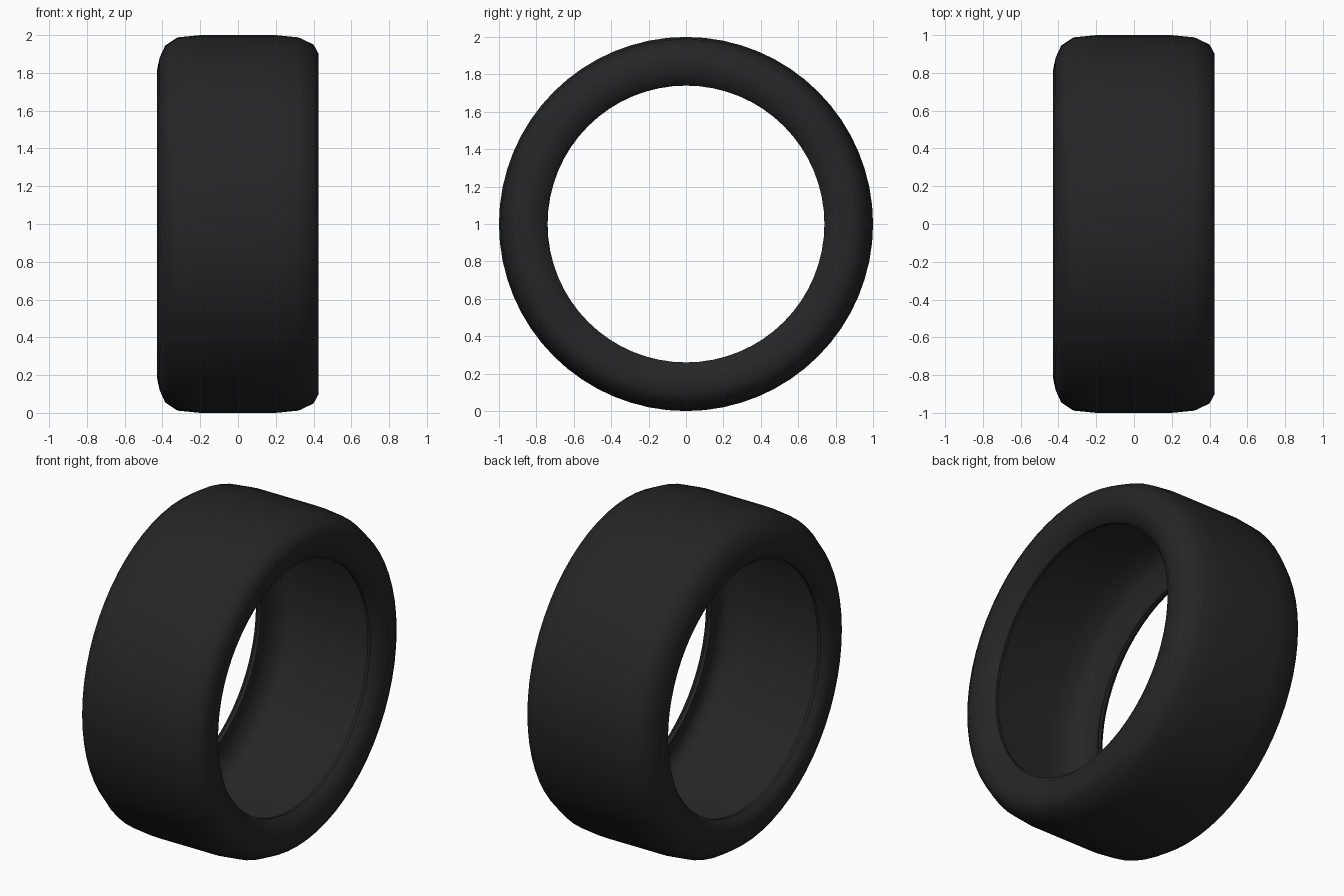
import bpy, bmesh, math

if "Cube" in bpy.data.objects:
    bpy.data.objects.remove(bpy.data.objects["Cube"])

SEGMENTS = 64

# Cross-section as (x, radius): outer skin from left lip to right lip, then hollow inner skin back
outer = [(-0.385, 0.74), (-0.415, 0.765), (-0.43, 0.81), (-0.415, 0.88), (-0.385, 0.945),
         (-0.32, 0.988), (-0.2, 1.0), (0.2, 1.0), (0.32, 0.988), (0.4, 0.95),
         (0.427, 0.9), (0.425, 0.83), (0.405, 0.77), (0.37, 0.74)]
inner = [(0.35, 0.742), (0.38, 0.785), (0.395, 0.835), (0.395, 0.89), (0.373, 0.928),
         (0.31, 0.96), (0.2, 0.97), (-0.2, 0.97), (-0.31, 0.96), (-0.36, 0.925),
         (-0.385, 0.87), (-0.398, 0.81), (-0.39, 0.78), (-0.365, 0.742)]
profile = outer + inner

rubber = bpy.data.materials.new("black_rubber")
rubber.diffuse_color = (0.019, 0.019, 0.019, 1)
rubber.use_nodes = True
rubber.node_tree.nodes["Principled BSDF"].inputs["Base Color"].default_value = rubber.diffuse_color

# Tyre: spin the closed section around the x axis
bm = bmesh.new()
rings = []
for i in range(SEGMENTS):
    a = 2 * math.pi * i / SEGMENTS
    rings.append([bm.verts.new((x, r * math.sin(a), 1 + r * math.cos(a))) for x, r in profile])
n = len(profile)
for i in range(SEGMENTS):
    p, q = rings[i], rings[(i + 1) % SEGMENTS]
    for j in range(n):
        k = (j + 1) % n
        bm.faces.new((p[j], p[k], q[k], q[j]))
bmesh.ops.recalc_face_normals(bm, faces=bm.faces)
mesh = bpy.data.meshes.new("tyre")
bm.to_mesh(mesh)
bm.free()
mesh.materials.append(rubber)
tyre = bpy.data.objects.new("tyre", mesh)
bpy.context.collection.objects.link(tyre)

# Smooth skin with crisp lip edges
bpy.context.view_layer.objects.active = tyre
tyre.select_set(True)
bpy.ops.object.shade_smooth_by_angle(angle=math.radians(45))
